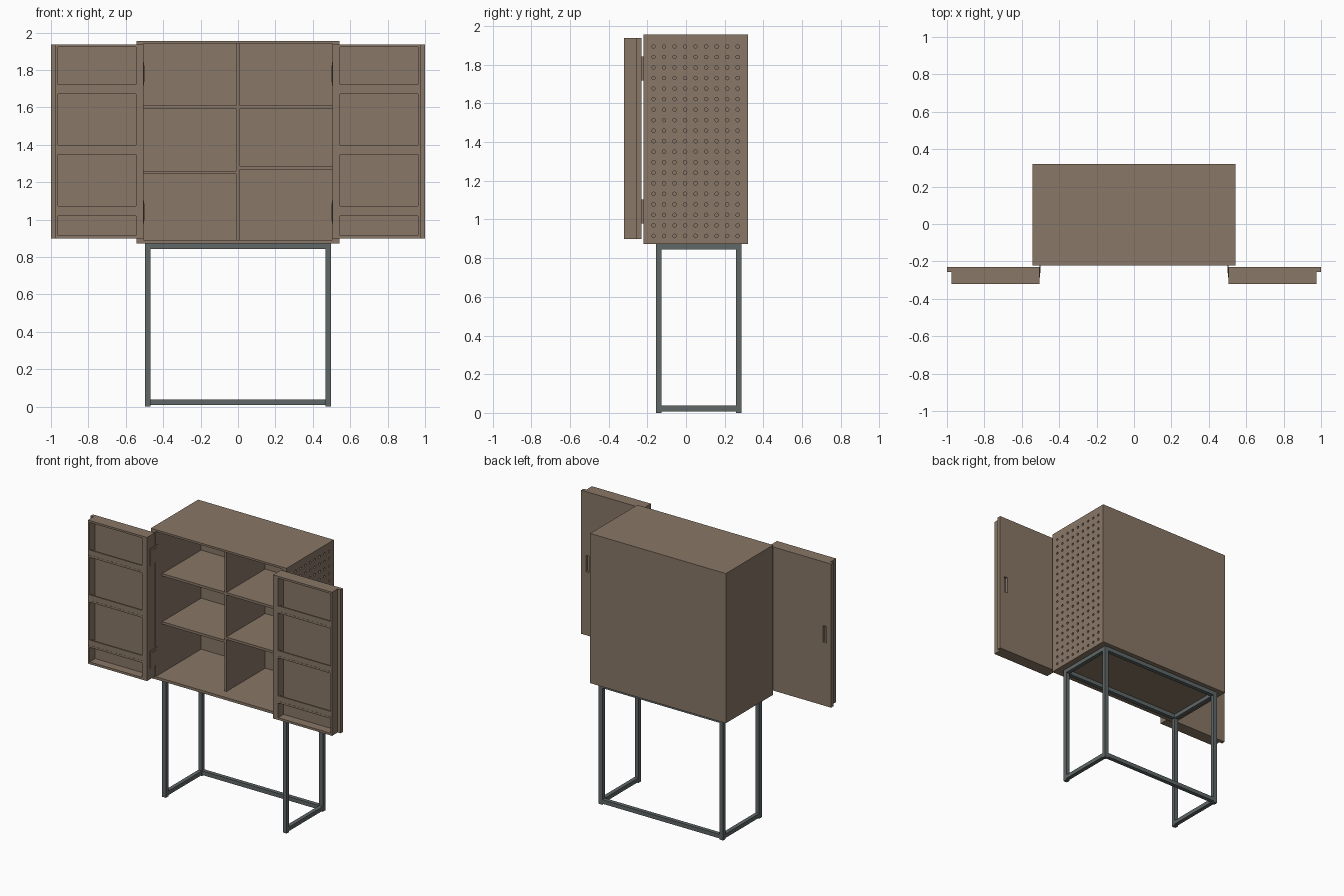
import bpy, bmesh, math
from mathutils import Matrix, Vector

if "Cube" in bpy.data.objects:
    bpy.data.objects.remove(bpy.data.objects["Cube"])


def material(name, col):
    m = bpy.data.materials.new(name)
    m.diffuse_color = (*col, 1)
    m.use_nodes = True
    m.node_tree.nodes["Principled BSDF"].inputs["Base Color"].default_value = m.diffuse_color
    return m


WOOD = material("brown_wood", (0.25, 0.185, 0.135))
METAL = material("grey_metal", (0.115, 0.135, 0.135))


def boxes(name, mat, *specs):
    """One object from boxes given as (x0, x1, y0, y1, z0, z1)."""
    bm = bmesh.new()
    for x0, x1, y0, y1, z0, z1 in specs:
        x0, x1 = min(x0, x1), max(x0, x1)
        size = Matrix.Diagonal((x1 - x0, y1 - y0, z1 - z0, 1))
        mid = Vector((x0 + x1, y0 + y1, z0 + z1)) / 2
        bmesh.ops.create_cube(bm, size=1, matrix=Matrix.Translation(mid) @ size)
    return finish(name, mat, bm)


def finish(name, mat, bm):
    me = bpy.data.meshes.new(name)
    bm.to_mesh(me)
    bm.free()
    me.materials.append(mat)
    ob = bpy.data.objects.new(name, me)
    bpy.context.collection.objects.link(ob)
    return ob


def cut(ob, cutter):
    """Subtract the cutter, apply and remove it."""
    cutter.hide_render = True
    mod = ob.modifiers.new("cut", 'BOOLEAN')
    mod.operation, mod.solver, mod.object = 'DIFFERENCE', 'EXACT', cutter
    dg = bpy.context.evaluated_depsgraph_get()
    me = bpy.data.meshes.new_from_object(ob.evaluated_get(dg))
    ob.modifiers.clear()
    ob.data = me
    bpy.data.objects.remove(cutter)


# Cabinet carcass
W, IW = 0.543, 0.505            # outer and inner half width
F, B = -0.221, 0.32             # front and back
Z0, Z1 = 0.873, 1.956
FLOOR, CEIL = 0.892, 1.942
boxes("cabinet_top", WOOD, (-W, W, F, B, CEIL, Z1))
boxes("cabinet_bottom", WOOD, (-W, W, F, B, Z0, FLOOR))
boxes("cabinet_back", WOOD, (-IW, IW, B - 0.02, B, FLOOR, CEIL))
boxes("cabinet_left_side", WOOD, (-W, -IW, F, B, FLOOR, CEIL))
right = boxes("cabinet_right_side", WOOD, (IW, W, F, B, FLOOR, CEIL))

# Grid of vent holes, right side only
bm = bmesh.new()
turn = Matrix.Rotation(math.pi / 2, 4, 'Y')
for i in range(9):
    for j in range(19):
        pos = Matrix.Translation((0.525, -0.168 + i * 0.0544, 0.915 + j * 0.0544))
        bmesh.ops.create_cone(bm, cap_ends=True, segments=12, radius1=0.009,
                              radius2=0.009, depth=0.1, matrix=pos @ turn)
cut(right, finish("hole_cutter", WOOD, bm))

# Divider and shelves, set back behind the doors
S = -0.145
boxes("divider", WOOD, (-0.008, 0.008, S, B - 0.02, FLOOR, CEIL))
for name, x0, x1, z in (("left_upper", -IW, -0.008, 1.60), ("left_lower", -IW, -0.008, 1.252),
                        ("right_upper", 0.008, IW, 1.60), ("right_lower", 0.008, IW, 1.278)):
    boxes(name + "_shelf", WOOD, (x0, x1, S, B - 0.02, z - 0.009, z + 0.009))

# Open doors with storage racks, hinged at the cabinet sides
DF, DM, DB = -0.32, -0.257, -0.23
D0, D1 = 0.898, 1.937
for s, side in ((-1, "left"), (1, "right")):
    panel = boxes(side + "_door_panel", WOOD, (s * IW, s * 1.0, DM, DB, D0, D1))
    cut(panel, boxes("grip_cutter", WOOD,
                     (s * 0.937, s * 0.963, DB - 0.018, DB + 0.02, 1.355, 1.475)))
    boxes(side + "_door_rack_frame", WOOD,
          (s * IW, s * 0.545, DF, DM, D0, D1),
          (s * 0.963, s * 0.977, DF, DM, D0, D1),
          (s * 0.545, s * 0.963, DF, DM, D1 - 0.014, D1),
          (s * 0.545, s * 0.963, DF, DM, D0, D0 + 0.016))
    for n, z in enumerate((1.020, 1.347, 1.671)):
        boxes(f"{side}_door_shelf_{n + 1}", WOOD,
              (s * 0.54, s * 0.969, DF - 0.001, DM, z, z + 0.014))
        boxes(f"{side}_door_shelf_lip_{n + 1}", WOOD,
              (s * 0.545, s * 0.963, DF, DF + 0.012, z + 0.014, z + 0.052))
    for n, z in enumerate((1.04, 1.78)):
        boxes(f"{side}_hinge_{n + 1}", WOOD,
              (s * 0.502, s * IW, -0.285, -0.195, z - 0.062, z + 0.062),
              (s * 0.499, s * 0.502, -0.262, -0.215, z - 0.045, z + 0.045))

# Metal stand: legs, full top frame, floor rails on the sides and back
X, T, Y0, Y1 = 0.498, 0.029, -0.155, 0.287
for s, side in ((-1, "left"), (1, "right")):
    a, b = s * X, s * (X - T)
    boxes(side + "_front_leg", METAL, (a, b, Y0, Y0 + T, 0, Z0 - T))
    boxes(side + "_back_leg", METAL, (a, b, Y1 - T, Y1, 0, Z0 - T))
    boxes(side + "_floor_rail", METAL, (a, b, Y0 + T, Y1 - T, 0.008, 0.037))
    boxes(side + "_top_rail", METAL, (a, b, Y0, Y1, Z0 - T, Z0))
I = X - T
boxes("back_floor_rail", METAL, (-I, I, Y1 - T, Y1, 0.008, 0.037))
boxes("front_top_rail", METAL, (-I, I, Y0, Y0 + T, Z0 - T, Z0))
boxes("back_top_rail", METAL, (-I, I, Y1 - T, Y1, Z0 - T, Z0))
